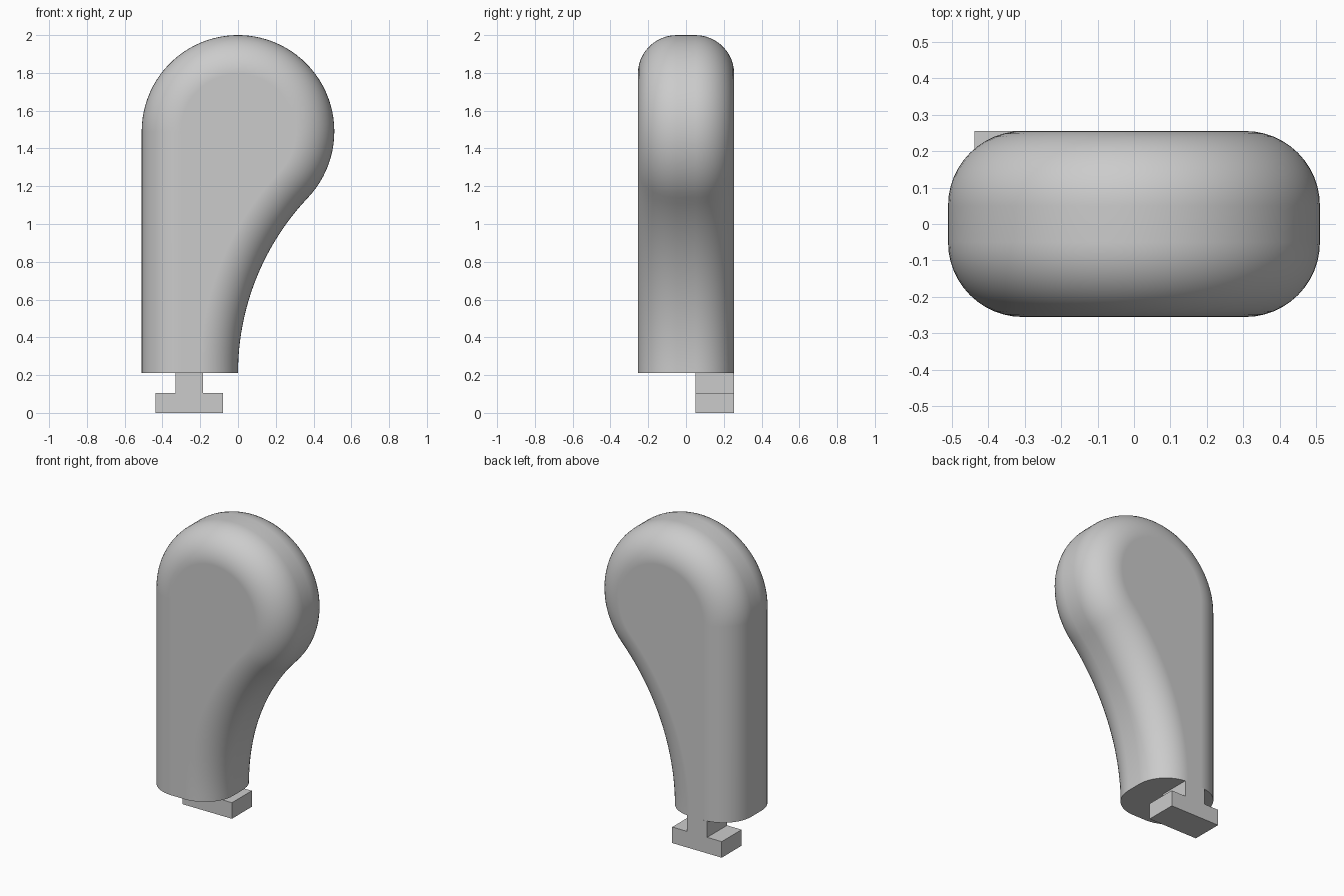
import bpy, bmesh
from math import sin, cos, pi, atan2, hypot, radians

if "Cube" in bpy.data.objects:
    bpy.data.objects.remove(bpy.data.objects["Cube"], do_unlink=True)

grey = bpy.data.materials.new("plain grey")
grey.use_nodes = True
grey.diffuse_color = (0.6, 0.6, 0.6, 1)
grey.node_tree.nodes["Principled BSDF"].inputs["Base Color"].default_value = (0.6, 0.6, 0.6, 1)

BASE = 0.21      # height of the flat underside of the body
HEAD = 0.51      # radius of the round head
HEAD_Z = 1.49    # height of the head centre
HALF = 0.255     # half thickness
FILLET = 0.205   # rounding of the long edges
RISE = HEAD_Z - BASE
NECK = (RISE ** 2 - HEAD ** 2) / (2 * HEAD)   # hollow arc tangent to the head
TURN = atan2(RISE, NECK)


def finish(bm, name):
    bmesh.ops.recalc_face_normals(bm, faces=bm.faces)
    mesh = bpy.data.meshes.new(name)
    bm.to_mesh(mesh)
    bm.free()
    obj = bpy.data.objects.new(name, mesh)
    bpy.context.collection.objects.link(obj)
    mesh.materials.append(grey)
    return obj


def outline(inset):
    """Side outline moved inwards: straight back, round head, hollow neck."""
    points = [(inset - HEAD, BASE)]
    steps = 56
    for i in range(steps + 1):
        a = pi - (pi + TURN) * i / steps
        r = HEAD - inset
        points.append((r * cos(a), HEAD_Z + r * sin(a)))
    steps = 24
    for i in range(1, steps + 1):
        a = pi - TURN + TURN * i / steps
        r = NECK + inset
        points.append((NECK + r * cos(a), BASE + r * sin(a)))
    return points


# Body: outlines lofted through the thickness with rounded edges
bm = bmesh.new()
arc = [pi / 2 * i / 12 for i in range(13)]
half = [(FILLET * (1 - cos(a)), HALF - FILLET + FILLET * sin(a)) for a in arc]
sections = [(d, -y) for d, y in reversed(half)] + half
rings = [[bm.verts.new((x, y, z)) for x, z in outline(d)] for d, y in sections]
for r0, r1 in zip(rings, rings[1:]):
    for i in range(len(r0) - 1):
        bm.faces.new((r0[i], r0[i + 1], r1[i + 1], r1[i]))
bm.faces.new(rings[0])
bm.faces.new(rings[-1])
bm.faces.new([r[0] for r in rings] + [r[-1] for r in reversed(rings)])
body = finish(bm, "handle_body")

bpy.ops.object.select_all(action='DESELECT')
body.select_set(True)
bpy.context.view_layer.objects.active = body
bpy.ops.object.shade_smooth_by_angle(angle=radians(30))
weighted = body.modifiers.new("flat sides", 'WEIGHTED_NORMAL')
weighted.keep_sharp = True

# Connector: T-shaped profile extruded at the back of the underside
MID, STEM, FOOT, STEP = -0.258, 0.074, 0.179, 0.105
right = [(FOOT, 0), (FOOT, STEP), (STEM, STEP), (STEM, BASE)]
tee = right + [(-x, z) for x, z in reversed(right)]
bm = bmesh.new()
face = bm.faces.new([bm.verts.new((MID + x, 0.05, z)) for x, z in tee])
new = bmesh.ops.extrude_face_region(bm, geom=[face])["geom"]
bmesh.ops.translate(bm, vec=(0, HALF - 0.05, 0),
                    verts=[v for v in new if isinstance(v, bmesh.types.BMVert)])
finish(bm, "tee_connector")
